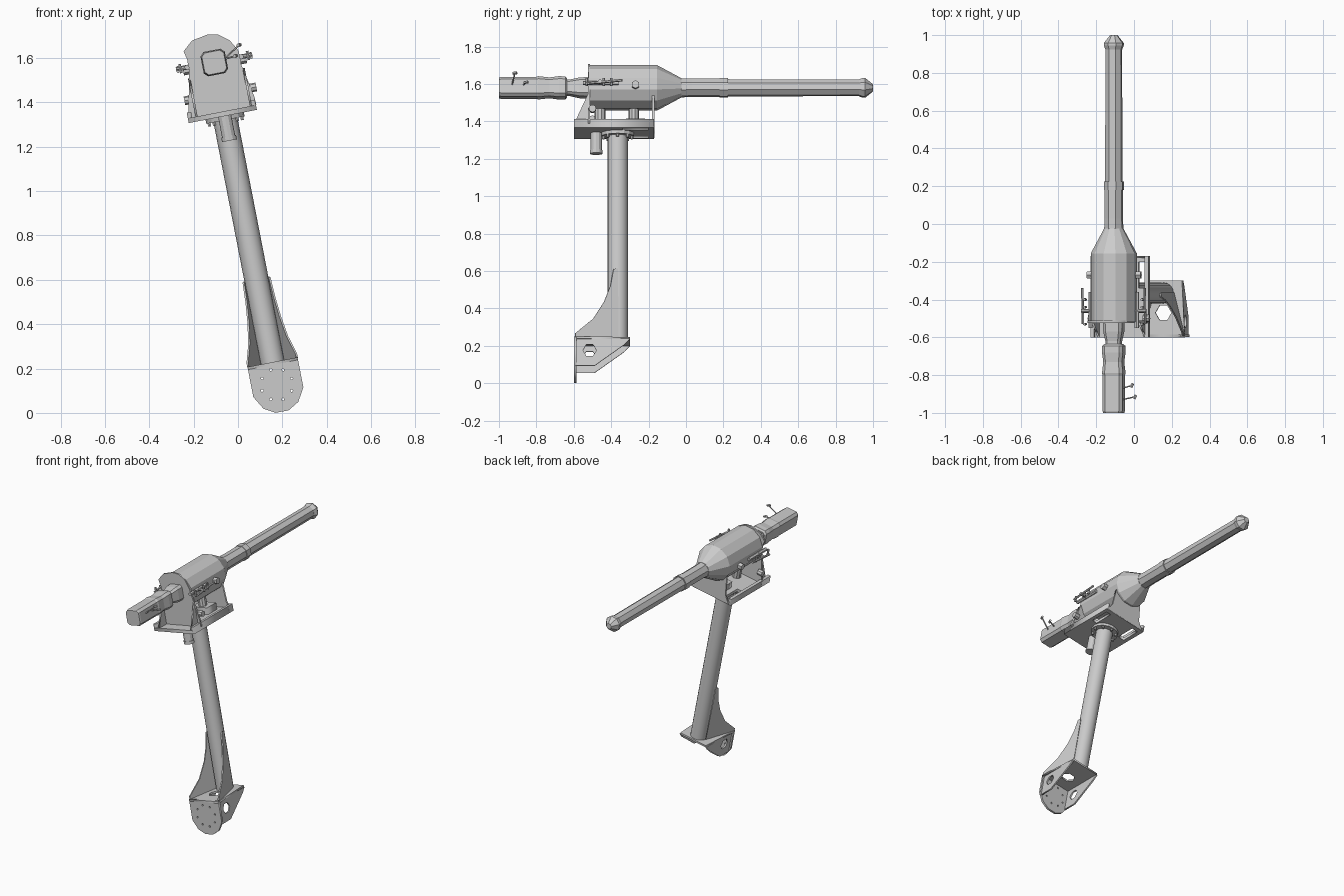
import bpy, bmesh, math
from mathutils import Matrix, Vector

if "Cube" in bpy.data.objects:
    bpy.data.objects.remove(bpy.data.objects["Cube"])

# Everything is built upright around a mast axis, then leaned 11 degrees
LEAN = Matrix.Translation((0.2, 0, 0)) @ Matrix.Rotation(math.radians(-11), 4, 'Y')
AXES = {'X': Matrix(((0, 0, 1, 0), (1, 0, 0, 0), (0, 1, 0, 0), (0, 0, 0, 1))),
        'Y': Matrix(((1, 0, 0, 0), (0, 0, -1, 0), (0, 1, 0, 0), (0, 0, 0, 1))),
        'Z': Matrix.Identity(4)}
BORE_W = 1.609


def add(name, mesh, smooth=False):
    mesh.transform(LEAN)
    ob = bpy.data.objects.new(name, mesh)
    bpy.context.collection.objects.link(ob)
    if smooth:
        bpy.ops.object.select_all(action='DESELECT')
        ob.select_set(True)
        bpy.context.view_layer.objects.active = ob
        bpy.ops.object.shade_smooth_by_angle(angle=math.radians(32))
    return ob


def ngon(cx, cy, r, n=6, turn=0.0):
    return [(cx + r * math.cos(turn + i * math.tau / n),
             cy + r * math.sin(turn + i * math.tau / n)) for i in range(n)]


def rect(x0, x1, y0, y1):
    return [(x0, y0), (x1, y0), (x1, y1), (x0, y1)]


def plate(name, axis, pos, thick, outline, holes=(), place=None):
    """Flat sheet normal to an axis, with holes, from a filled 2D curve."""
    cu = bpy.data.curves.new(name, 'CURVE')
    cu.dimensions, cu.fill_mode, cu.extrude = '2D', 'BOTH', thick / 2
    for pts in (outline, *holes):
        sp = cu.splines.new('POLY')
        sp.points.add(len(pts) - 1)
        for p, q in zip(sp.points, pts):
            p.co = (q[0], q[1], 0, 1)
        sp.use_cyclic_u = True
    tmp = bpy.data.objects.new(name + "_curve", cu)
    bpy.context.collection.objects.link(tmp)
    dg = bpy.context.evaluated_depsgraph_get()
    mesh = bpy.data.meshes.new_from_object(tmp.evaluated_get(dg))
    bpy.data.objects.remove(tmp)
    shift = {'X': (pos, 0, 0), 'Y': (0, pos, 0), 'Z': (0, 0, pos)}[axis]
    mesh.transform((place or Matrix.Translation(shift)) @ AXES[axis])
    return add(name, mesh)


def loft(name, sections, shape, u=0, w=BORE_W, smooth=False):
    """Stack of scaled cross-sections along y: (y, half-width)."""
    bm = bmesh.new()
    rings = [[bm.verts.new((u + a * r, y, w + b * r)) for a, b in shape] for y, r in sections]
    n = len(shape)
    for r0, r1 in zip(rings, rings[1:]):
        for i in range(n):
            bm.faces.new((r0[i], r0[(i + 1) % n], r1[(i + 1) % n], r1[i]))
    bm.faces.new(rings[0])
    bm.faces.new(rings[-1])
    bmesh.ops.recalc_face_normals(bm, faces=bm.faces)
    mesh = bpy.data.meshes.new(name)
    bm.to_mesh(mesh)
    return add(name, mesh, smooth)


def rod(name, a, b, r, n=8, smooth=False):
    a, b = Vector(a), Vector(b)
    bm = bmesh.new()
    bmesh.ops.create_cone(bm, cap_ends=True, segments=n, radius1=r, radius2=r, depth=(b - a).length)
    mesh = bpy.data.meshes.new(name)
    bm.to_mesh(mesh)
    mesh.transform(Matrix.Translation((a + b) / 2) @ (b - a).to_track_quat('Z', 'Y').to_matrix().to_4x4())
    return add(name, mesh, smooth)


def box(name, x, y, z):
    return plate(name, 'Z', sum(z) / 2, z[1] - z[0], rect(*x, *y))


# Mounting bracket at the foot
foot = [(-.115, .233), (-.115, .095), (-.08, .035), (-.03, .006), (.03, .006),
        (.08, .035), (.115, .095), (.115, .233)]
bolts = [ngon(.072 * math.cos(a), .13 + .072 * math.sin(a), .006)
         for a in (i * math.tau / 8 + .2 for i in range(8))]
plate("foot_plate", 'Y', -.592, .015, foot, bolts)
plate("foot_shelf", 'Z', .227, .012, [(-.115, -.6), (.115, -.6), (.1, -.3), (-.1, -.3)],
      [ngon(0, -.47, .043)])
for s, side in ((-1, "left"), (1, "right")):
    plate(f"foot_gusset_{side}", 'X', s * .1, .01,
          [(-.59, .225), (-.59, .075), (-.49, .075), (-.33, .19), (-.3, .222)], [ngon(-.515, .16, .036)])
    # Curved fin bracing the mast
    fin = [(-.6, .23), (-.6, .25), (-.5, .335), (-.44, .43), (-.405, .52), (-.388, .61),
           (-.365, .615), (-.36, .23)]
    place = Matrix.Translation((s * .056, -.37, 0)) @ Matrix.Rotation(s * math.atan(.252), 4, 'Z')
    plate(f"mast_fin_{side}", 'X', 0, .008, [(y + .37, w) for y, w in fin], place=place)

# Mast
rod("mast", (0, -.365, .225), (0, -.365, 1.365), .055, 16, True)
rod("mast_flange", (0, -.365, 1.345), (0, -.365, 1.366), .088, 16)
for x, y in ngon(0, -.365, .075, 8):
    rod("flange_bolt", (x, y, 1.33), (x, y, 1.35), .008, 6)
rod("swivel_lock", (0, -.48, 1.255), (0, -.48, 1.37), .03, 12)
rod("swivel_lock_cap", (0, -.48, 1.25), (0, -.48, 1.27), .034, 12)

# Cradle: base, rails and end plates
plate("cradle_base", 'Z', 1.374, .022, rect(-.165, .148, -.6, -.17),
      [rect(-.14, -.095, -.34, -.2), rect(.09, .125, -.34, -.2)])
for x0, x1 in ((-.165, -.145), (.128, .148)):
    box("cradle_rail", (x0, x1), (-.6, -.17), (1.385, 1.41))
plate("front_plate", 'Y', -.518, .012,
      [(-.163, 1.385), (.15, 1.385), (.148, 1.425), (.105, 1.64), (.08, 1.7), (.04, 1.73), (-.005, 1.739),
       (-.08, 1.725), (-.126, 1.685), (-.112, 1.62)])
plate("back_plate", 'Y', -.175, .012,
      [(-.15, 1.365), (.145, 1.365), (.11, 1.42), (.1, 1.56), (-.1, 1.56), (-.115, 1.42)])
box("cradle_pivot_block", (-.06, .06), (-.32, -.22), (1.385, 1.43))
rod("cradle_pivot", (0, -.28, 1.42), (0, -.28, 1.51), .028, 10)
rod("cradle_post", (0, -.46, 1.38), (0, -.46, 1.51), .03, 10)

# Housing, nose cone and barrel
oct8 = ngon(0, 0, 1, 8, math.pi / 8)
loft("housing", [(-.52, .122), (-.155, .122), (-.025, .052)], ngon(0, 0, 1, 12, math.pi / 12))
loft("barrel_sleeve", [(-.03, .052), (.03, .05), (.18, .05), (.18, .054), (.225, .054), (.225, .047)], oct8)
loft("barrel", [(.2, .047), (.935, .045)], oct8)
loft("barrel_tip", [(.925, .046), (.945, .054), (.958, .054), (1, .02)], oct8)

# Rear drive unit
sq = [(1, .7), (.7, 1), (-.7, 1), (-1, .7), (-1, -.7), (-.7, -1), (.7, -1), (1, -.7)]
loft("rear_neck", [(-.65, .04), (-.62, .04), (-.57, .05), (-.515, .052)], sq)
loft("rear_gearbox", [(-.805, .052), (-.79, .056), (-.73, .05), (-.68, .056), (-.645, .055), (-.635, .045)], sq)
loft("rear_motor", [(-1, .05), (-.99, .053), (-.8, .053)], sq)
for y, x1 in ((-.93, .125), (-.87, .1)):
    up = 1.665 if y < -.9 else 1.62
    rod("motor_lever", (.045, y, 1.615), (x1, y + .015, up), .004, 6)
    rod("motor_lever_knob", (x1 - .005, y + .005, up), (x1 + .005, y + .025, up), .008, 6)

# Side latches, knobs and front gussets
for s, side in ((-1, "left"), (1, "right")):
    plate(f"front_gusset_{side}", 'X', s * .125, .01, [(-.6, 1.385), (-.52, 1.385), (-.52, 1.56)])
    rod(f"latch_axle_{side}", (s * .1, -.46, 1.611), (s * .175, -.46, 1.611), .01)
    rod(f"latch_lever_{side}", (s * .168, -.53, 1.6), (s * .168, -.34, 1.618), .007, 6)
    for y in (-.53, -.44, -.4):
        rod(f"latch_pin_{side}", (s * .155, y, 1.59), (s * .155, y, 1.632), .007, 6)
    rod(f"latch_rail_{side}", (s * .125, -.55, 1.611), (s * .125, -.36, 1.611), .012, 6)
    rod(f"tilt_knob_{side}", (s * .13, -.5, 1.465), (s * .165, -.5, 1.465), .02)
    rod(f"side_stop_{side}", (s * .1, -.27, 1.6), (s * .145, -.27, 1.6), .022, 6)
